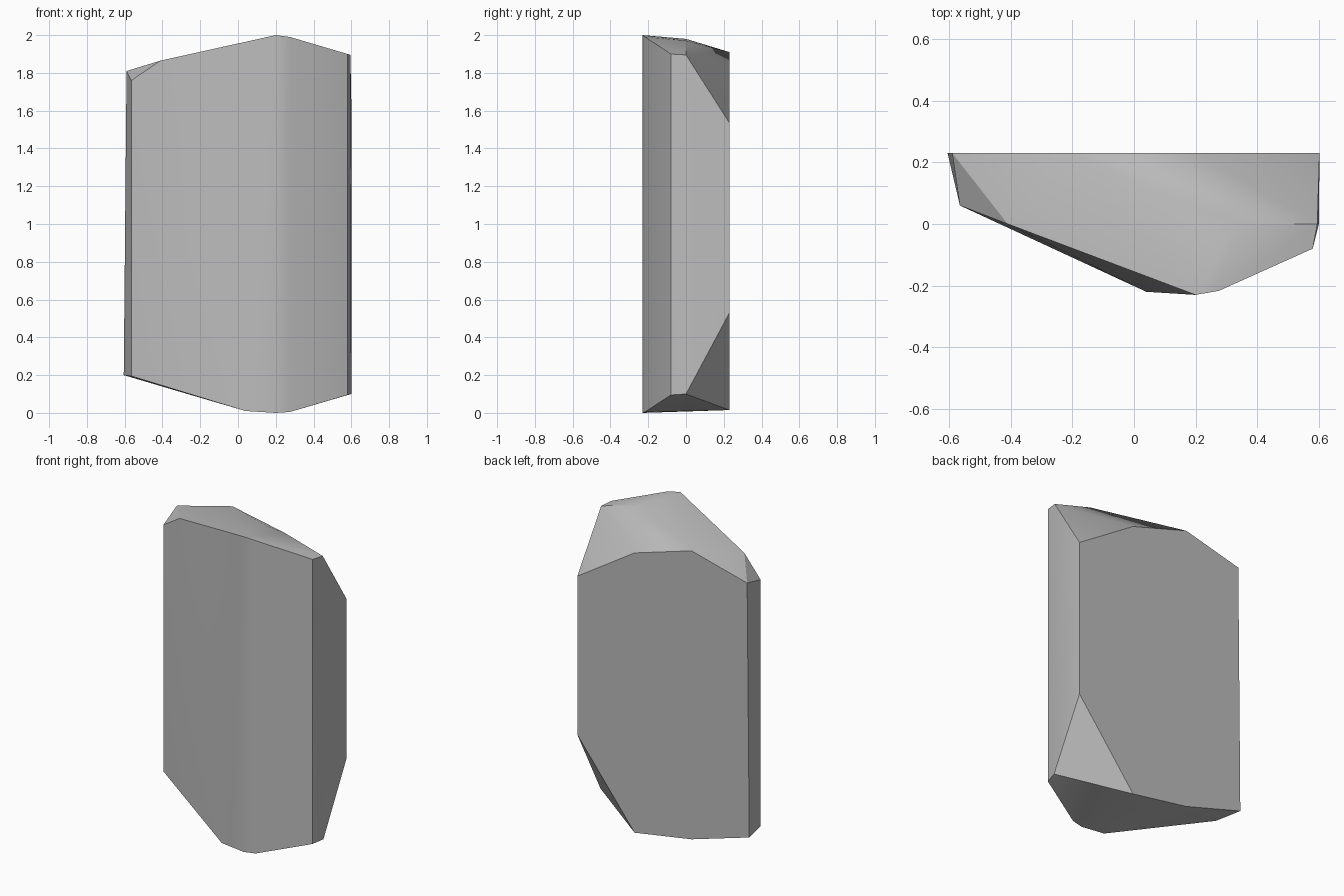
import bpy
import bmesh
import math

cube = bpy.data.objects.get("Cube")
if cube:
    bpy.data.objects.remove(cube, do_unlink=True)

# One plain stone colour
stone = bpy.data.materials.new("stone grey")
stone.use_nodes = True
colour = (0.5, 0.5, 0.5, 1)
stone.diffuse_color = colour
stone.node_tree.nodes["Principled BSDF"].inputs["Base Color"].default_value = colour

BACK = 0.23  # flat back plane

# Corners of the chipped slab, grouped by the ridge they belong to
top_rim = [(-0.565, 0.06, 1.76), (-0.41, 0, 1.865), (0.2, -0.23, 2.0),
           (0.275, -0.217, 1.99), (0.58, -0.08, 1.9), (0.595, 0, 1.895)]
top_ridge = [(0.2, 0, 1.98), (0.33, 0, 1.97)]
bottom_rim = [(-0.565, 0.06, 0.195), (0.04, -0.22, 0.01), (0.2, -0.23, 0),
              (0.275, -0.217, 0.005), (0.58, -0.08, 0.095), (0.6, 0, 0.1)]
back_outline = [(-0.59, 1.81), (-0.2, 1.91), (0.2, 1.79), (0.602, 1.535),
                (0.602, 0.53), (0.2, 0.015), (-0.2, 0.08), (-0.605, 0.2)]

# Wrap a solid around the corners
bm = bmesh.new()
for point in top_rim + top_ridge + bottom_rim + [(x, BACK, z) for x, z in back_outline]:
    bm.verts.new(point)
hull = bmesh.ops.convex_hull(bm, input=bm.verts)
loose = [v for v in bm.verts if not v.link_faces]
bmesh.ops.delete(bm, geom=loose, context='VERTS')
bmesh.ops.dissolve_limit(bm, angle_limit=math.radians(1), verts=bm.verts, edges=bm.edges)
bmesh.ops.recalc_face_normals(bm, faces=bm.faces)

mesh = bpy.data.meshes.new("stone_slab")
bm.to_mesh(mesh)
bm.free()
mesh.materials.append(stone)
slab = bpy.data.objects.new("stone_slab", mesh)
bpy.context.collection.objects.link(slab)

# Soft front bulge, crisp chipped edges
bpy.context.view_layer.objects.active = slab
slab.select_set(True)
bpy.ops.object.shade_smooth_by_angle(angle=math.radians(30))
